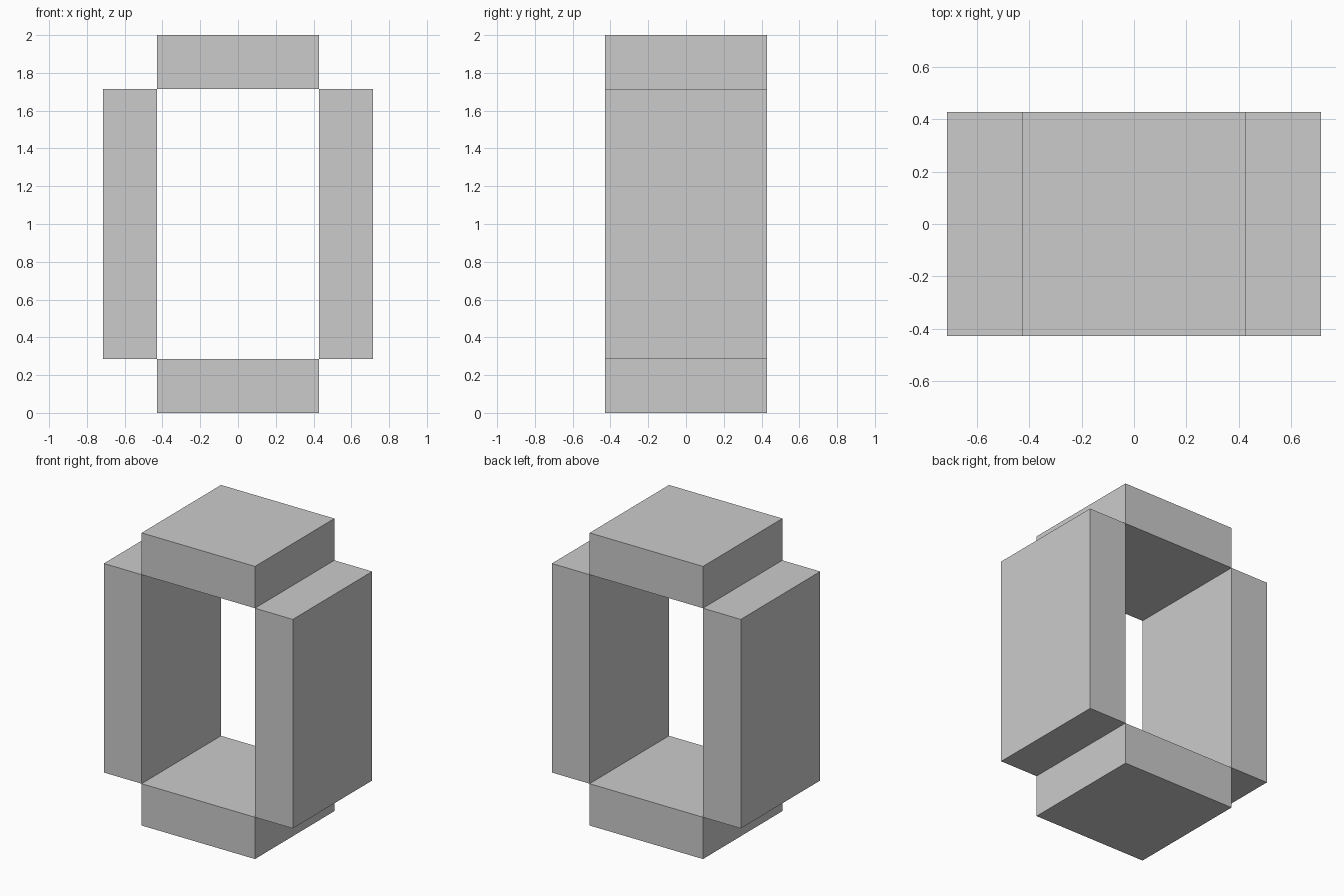
import bpy

# Remove the default object
cube = bpy.data.objects.get("Cube")
if cube:
    bpy.data.objects.remove(cube, do_unlink=True)

# Single plain grey material
GREY = (0.6, 0.6, 0.6, 1.0)
grey = bpy.data.materials.new("light_grey")
grey.use_nodes = True
grey.diffuse_color = GREY
grey.node_tree.nodes["Principled BSDF"].inputs["Base Color"].default_value = GREY

U = 2 / 7  # slab thickness; the ring is 7 units tall, 5 wide and 3 deep


def slab(name, center, size):
    bpy.ops.mesh.primitive_cube_add(size=1, location=center)
    obj = bpy.context.object
    obj.name = name
    obj.scale = size
    bpy.ops.object.transform_apply(location=False, rotation=False, scale=True)
    obj.data.materials.append(grey)
    return obj


# Top and bottom slabs
for name, z in (("bottom_slab", 0.5 * U), ("top_slab", 6.5 * U)):
    slab(name, (0, 0, z), (3 * U, 3 * U, U))

# Side walls, touching the slabs along their edges
for name, side in (("left_wall", 1), ("right_wall", -1)):
    slab(name, (side * 2 * U, 0, 3.5 * U), (U, 3 * U, 5 * U))
